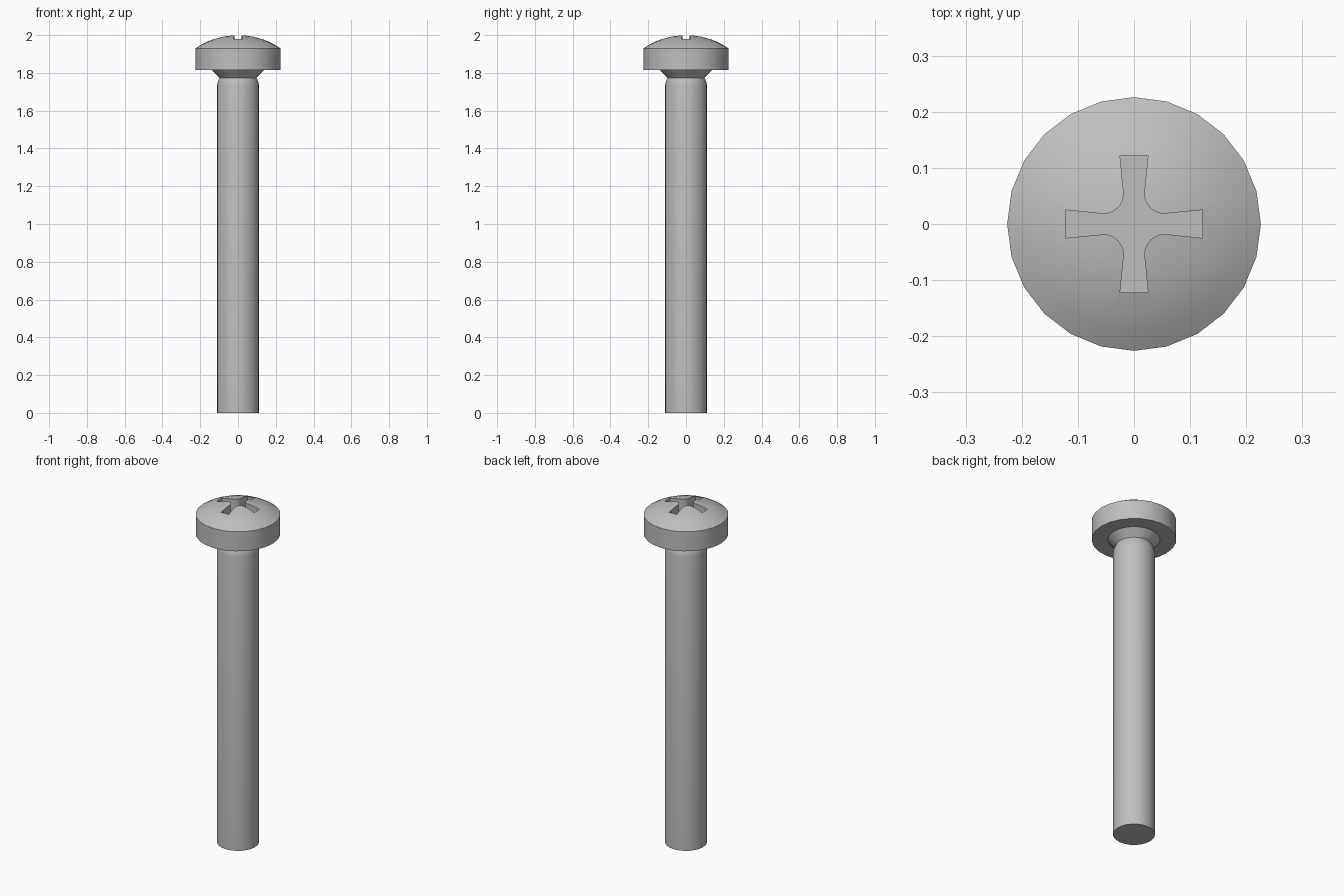
import bpy, bmesh, math

if "Cube" in bpy.data.objects:
    bpy.data.objects.remove(bpy.data.objects["Cube"])

steel = bpy.data.materials.new("grey steel")
steel.diffuse_color = (0.52, 0.52, 0.52, 1)
steel.use_nodes = True
steel.node_tree.nodes["Principled BSDF"].inputs["Base Color"].default_value = steel.diffuse_color
SEGMENTS = 24


def finish(bm, name):
    bmesh.ops.recalc_face_normals(bm, faces=bm.faces)
    mesh = bpy.data.meshes.new(name)
    bm.to_mesh(mesh)
    bm.free()
    mesh.materials.append(steel)
    obj = bpy.data.objects.new(name, mesh)
    bpy.context.collection.objects.link(obj)
    return obj


def lathe(name, profile):
    """Spin (radius, height) points around z; ends on the axis or gets capped."""
    bm = bmesh.new()
    rings = []
    for r, z in profile:
        if r == 0:
            rings.append([bm.verts.new((0, 0, z))] * SEGMENTS)
        else:
            rings.append([bm.verts.new((r * math.cos(i * math.tau / SEGMENTS),
                                        r * math.sin(i * math.tau / SEGMENTS), z))
                          for i in range(SEGMENTS)])
    for a, b in zip(rings, rings[1:]):
        for i in range(SEGMENTS):
            j = (i + 1) % SEGMENTS
            bm.faces.new(list(dict.fromkeys((a[i], a[j], b[j], b[i]))))
    for ring in (rings[0], rings[-1]):
        if ring[0] is not ring[1]:
            bm.faces.new(ring)
    return finish(bm, name)


def smooth(obj):
    bpy.ops.object.select_all(action='DESELECT')
    obj.select_set(True)
    bpy.context.view_layer.objects.active = obj
    bpy.ops.object.shade_smooth_by_angle(angle=math.radians(30))


# Domed pan head: straight rim topped by a spherical cap
HEAD_R, RIM_Z, TOP_Z = 0.226, 1.93, 2.0
rise = TOP_Z - RIM_Z
ball = (HEAD_R ** 2 + rise ** 2) / (2 * rise)
sweep = math.asin(HEAD_R / ball)
dome = [(ball * math.sin(sweep * k / 6), TOP_Z - ball + ball * math.cos(sweep * k / 6))
        for k in range(6, 0, -1)]
head = lathe("head", [(HEAD_R, 1.815)] + dome + [(0, TOP_Z)])

# Cross recess: flared arms joined by rounded inner corners
quarter = [(0.122, -0.025), (0.122, 0.025)]
for k in range(7):
    a = math.radians(265 - k * 85 / 6 * (170 / 170))
    quarter.append((0.055 + 0.037 * math.cos(a), 0.055 + 0.037 * math.sin(a)))
bm = bmesh.new()
outline = []
for q in range(4):
    c, s = round(math.cos(q * math.pi / 2)), round(math.sin(q * math.pi / 2))
    outline += [bm.verts.new((x * c - y * s, x * s + y * c, 1.93)) for x, y in quarter]
floor = bm.faces.new(outline)
top = bmesh.ops.extrude_face_region(bm, geom=[floor])["geom"]
bmesh.ops.translate(bm, vec=(0, 0, 0.15),
                    verts=[v for v in top if isinstance(v, bmesh.types.BMVert)])
cutter = finish(bm, "recess_cutter")
cutter.hide_render = True
cutter.hide_set(True)
cut = head.modifiers.new("recess", 'BOOLEAN')
cut.operation = 'DIFFERENCE'
cut.solver = 'EXACT'
cut.object = cutter
bpy.context.view_layer.objects.active = head
bpy.ops.object.modifier_apply(modifier=cut.name)
bpy.data.objects.remove(cutter)

# Flared neck under the head
neck = lathe("neck", [(0.095, 1.77), (0.104, 1.78), (0.12, 1.796), (0.14, 1.816)])

# Plain shank with a rounded shoulder
shank = lathe("shank", [(0.112, 0), (0.112, 1.73), (0.108, 1.75), (0.097, 1.776)])

for part in (head, neck, shank):
    smooth(part)
